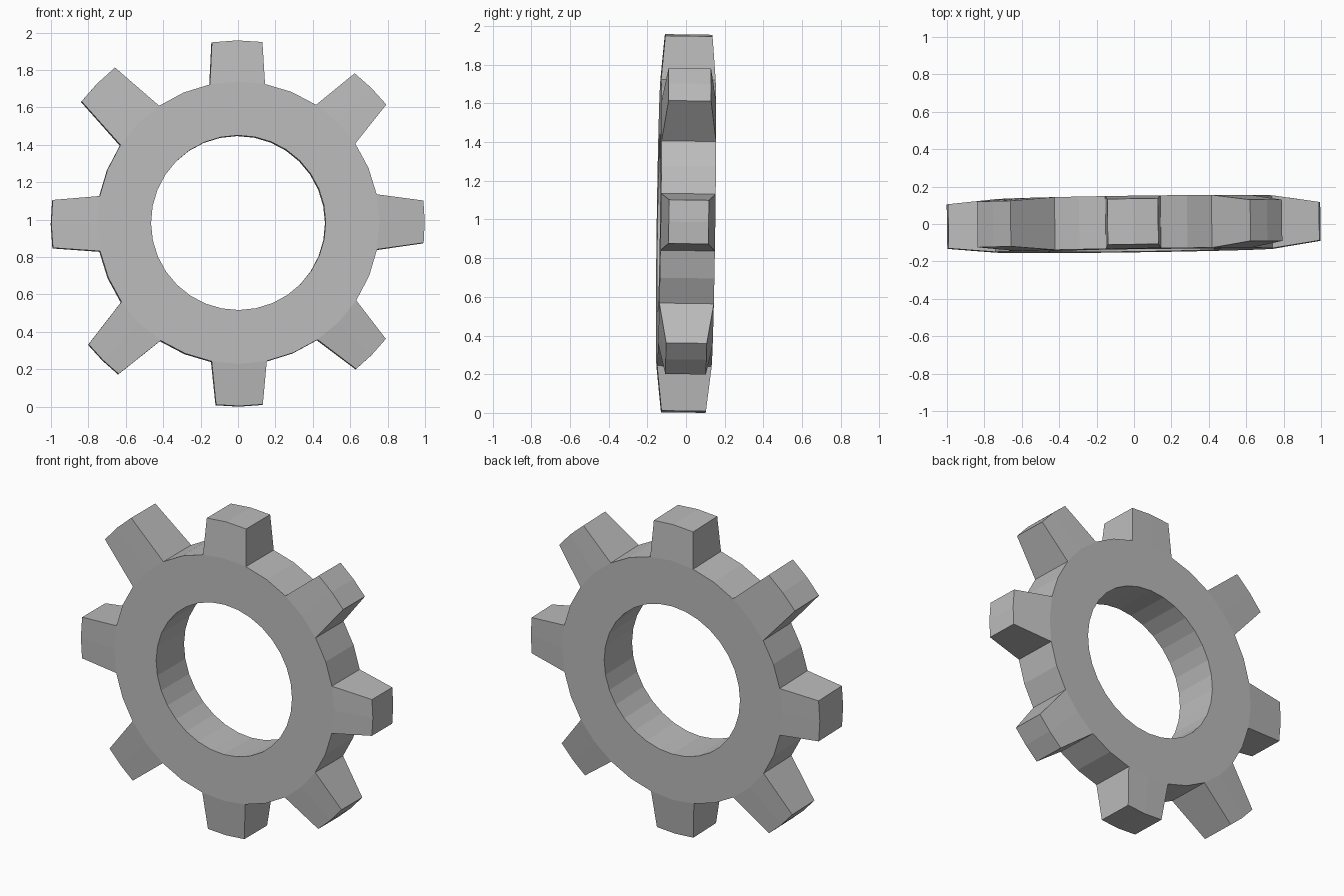
import bpy, bmesh, math
from mathutils import Matrix, Vector

cube = bpy.data.objects.get("Cube")
if cube:
    bpy.data.objects.remove(cube)

SEGMENTS = 32
STEP = math.tau / SEGMENTS
HOLE, RIM, HALF_DEPTH = 0.467, 0.755, 0.141
TILT, TWIST = 0.014, math.radians(0.35)

# Tooth tips, counter-clockwise from +x: radius, half width, half depth
TEETH = [
    (0.997, 0.113, 0.103),
    (1.013, 0.119, 0.110),
    (0.975, 0.135, 0.122),
    (1.060, 0.127, 0.122),
    (1.000, 0.128, 0.118),
    (1.031, 0.113, 0.112),
    (0.980, 0.125, 0.115),
    (1.004, 0.113, 0.105),
]


def polar(radius, angle, y):
    return Vector((radius * math.cos(angle), y, radius * math.sin(angle)))


# Ring: four loops around the axis, bridged into a square section
bm = bmesh.new()
section = [(HOLE, -HALF_DEPTH), (RIM, -HALF_DEPTH), (RIM, HALF_DEPTH), (HOLE, HALF_DEPTH)]
loops = [[bm.verts.new(polar(r, i * STEP, y)) for r, y in section] for i in range(SEGMENTS)]
rim_faces = []
for i in range(SEGMENTS):
    a, b = loops[i], loops[(i + 1) % SEGMENTS]
    for j in range(4):
        k = (j + 1) % 4
        face = bm.faces.new((a[j], a[k], b[k], b[j]))
        if j == 1:
            rim_faces.append(face)
bmesh.ops.recalc_face_normals(bm, faces=bm.faces)

# Teeth: each pair of rim faces is extruded to a narrower, thinner tip
for t, (radius, half_width, half_depth) in enumerate(TEETH):
    first = t * SEGMENTS // len(TEETH)
    centre = first * STEP
    spread = math.asin(half_width / radius)
    pair = [rim_faces[first - 1], rim_faces[first]]
    new = bmesh.ops.extrude_face_region(bm, geom=pair)["geom"]
    bmesh.ops.delete(bm, geom=[f for f in pair if f.is_valid], context="FACES_ONLY")
    for v in (g for g in new if isinstance(g, bmesh.types.BMVert)):
        offset = math.remainder(math.atan2(v.co.z, v.co.x) - centre, math.tau)
        side = round(offset / STEP)
        v.co = polar(radius, centre + side * spread, math.copysign(half_depth, v.co.y))
bmesh.ops.recalc_face_normals(bm, faces=bm.faces)

# Slight lean, then stand the gear on the ground
lean = (Matrix.Rotation(TILT, 4, "Z") @ Matrix.Rotation(-TILT, 4, "X")
        @ Matrix.Rotation(-TWIST, 4, "Y"))
bmesh.ops.transform(bm, matrix=lean, verts=bm.verts)
lowest = min(v.co.z for v in bm.verts)
bmesh.ops.translate(bm, vec=(0, 0, -lowest), verts=bm.verts)

mesh = bpy.data.meshes.new("gear")
bm.to_mesh(mesh)
bm.free()
gear = bpy.data.objects.new("gear", mesh)
bpy.context.collection.objects.link(gear)

# Plain grey metal
grey = bpy.data.materials.new("grey_metal")
grey.use_nodes = True
colour = (0.5, 0.5, 0.5, 1)
grey.diffuse_color = colour
grey.node_tree.nodes["Principled BSDF"].inputs["Base Color"].default_value = colour
mesh.materials.append(grey)
